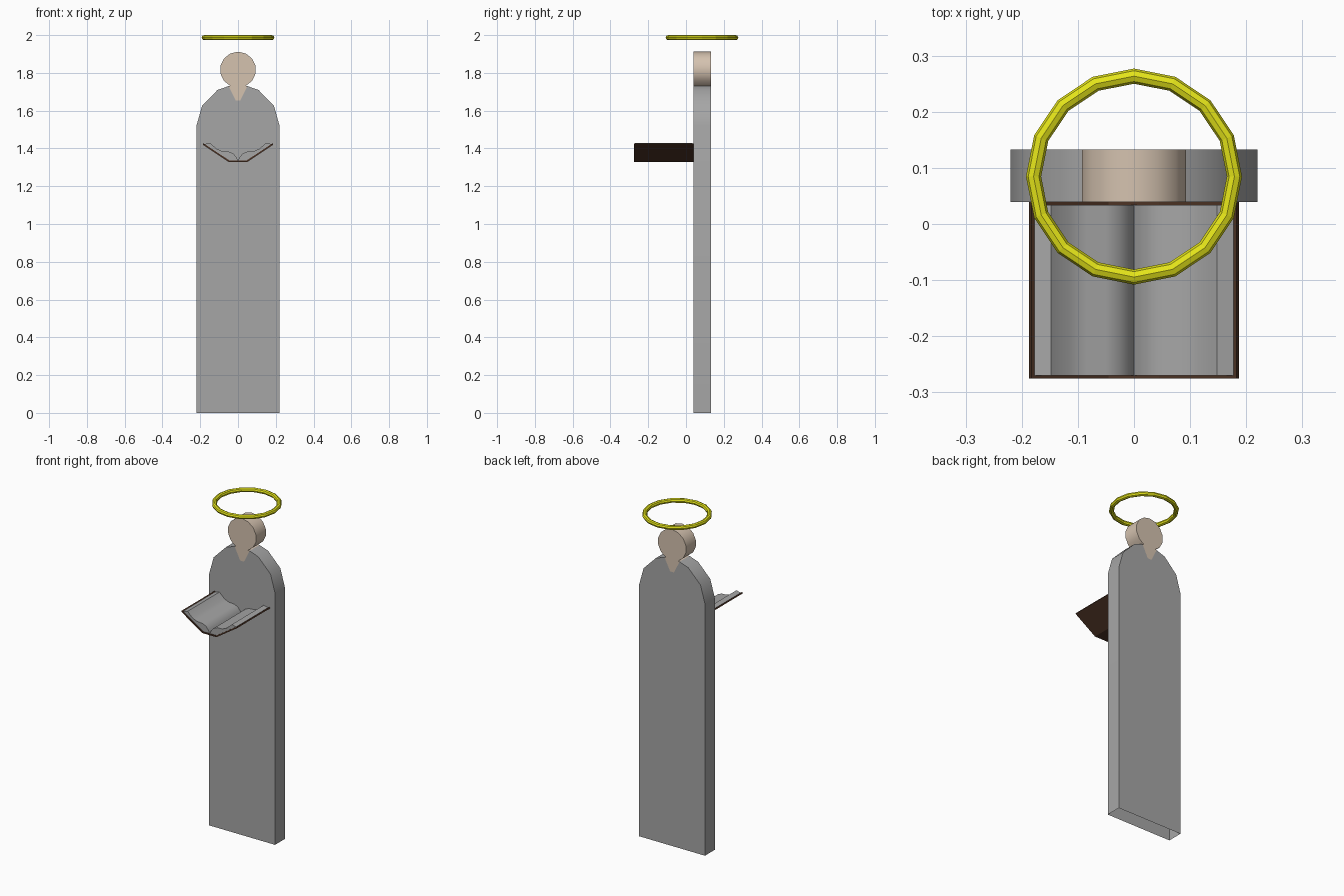
import bpy, math

if "Cube" in bpy.data.objects:
    bpy.data.objects.remove(bpy.data.objects["Cube"])


def material(name, rgb):
    m = bpy.data.materials.new(name)
    m.diffuse_color = (*rgb, 1)
    m.use_nodes = True
    m.node_tree.nodes["Principled BSDF"].inputs["Base Color"].default_value = m.diffuse_color
    return m


GREY = material("stone grey", (0.38, 0.38, 0.38))
SKIN = material("skin", (0.66, 0.54, 0.43))
GOLD = material("yellow", (0.78, 0.78, 0.01))
BROWN = material("dark brown", (0.075, 0.033, 0.018))


def smooth(ob, angle):
    bpy.ops.object.select_all(action='DESELECT')
    ob.select_set(True)
    bpy.context.view_layer.objects.active = ob
    bpy.ops.object.shade_smooth_by_angle(angle=math.radians(angle))


def mirrored(half):
    """Right half of a profile (counterclockwise) plus its left mirror."""
    return half + [(-x, z) for x, z in reversed(half) if x > 1e-6]


def prism(name, prof, y0, y1, mat, skip=(), angle=40):
    """Extrude an x-z profile along y; skip lists edges left without a wall."""
    n = len(prof)
    verts = [(x, y, z) for y in (y0, y1) for x, z in prof]
    faces = [list(range(n)), list(range(2 * n - 1, n - 1, -1))]
    for i in range(n):
        j = (i + 1) % n
        if i not in skip:
            faces.append([j, i, n + i, n + j])
    me = bpy.data.meshes.new(name)
    me.from_pydata(verts, [], faces)
    me.materials.append(mat)
    ob = bpy.data.objects.new(name, me)
    bpy.context.collection.objects.link(ob)
    smooth(ob, angle)
    return ob


Y0, Y1 = 0.039, 0.133

# Robe: flat slab with rounded shoulders, V neckline and open bottom
robe = mirrored([(0.22, 0), (0.22, 1.52), (0.19, 1.627), (0.108, 1.71),
                 (0.05, 1.73), (0.013, 1.655)])
prism("robe", robe, Y0, Y1, GREY, skip=(4, 5, 6, 11))

# Head: round disc running down into the neckline
head = [(-0.013, 1.655), (0.013, 1.655), (0.05, 1.73)]
for k in range(13):
    a = math.radians(-65 + 310 * k / 12)
    head.append((0.095 * math.cos(a), 1.817 + 0.095 * math.sin(a)))
head.append((-0.05, 1.73))
prism("head", head, Y0, Y1, SKIN, skip=(0, 1, len(head) - 1))

# Open book: bent cover and two curved page stacks
cover = [(-0.187, 1.42), (-0.048, 1.328), (0.048, 1.328), (0.187, 1.42),
         (0.183, 1.427), (0.045, 1.336), (-0.045, 1.336), (-0.183, 1.427)]
prism("book_cover", cover, -0.275, 0.039, BROWN, angle=20)
page = [(0, 1.336), (0.045, 1.336), (0.178, 1.423), (0.148, 1.43),
        (0.115, 1.399), (0.085, 1.386), (0.05, 1.384), (0.026, 1.374),
        (0.01, 1.355)]
prism("right_pages", page, -0.27, 0.034, GREY)
prism("left_pages", [(-x, z) for x, z in reversed(page)], -0.27, 0.034, GREY)

# Halo ring above the head
bpy.ops.mesh.primitive_torus_add(major_segments=16, minor_segments=8,
                                 major_radius=0.179, minor_radius=0.0135,
                                 location=(0, 0.0845, 1.9865))
halo = bpy.context.object
halo.name = "halo"
halo.data.materials.append(GOLD)
for p in halo.data.polygons:
    p.use_smooth = False
